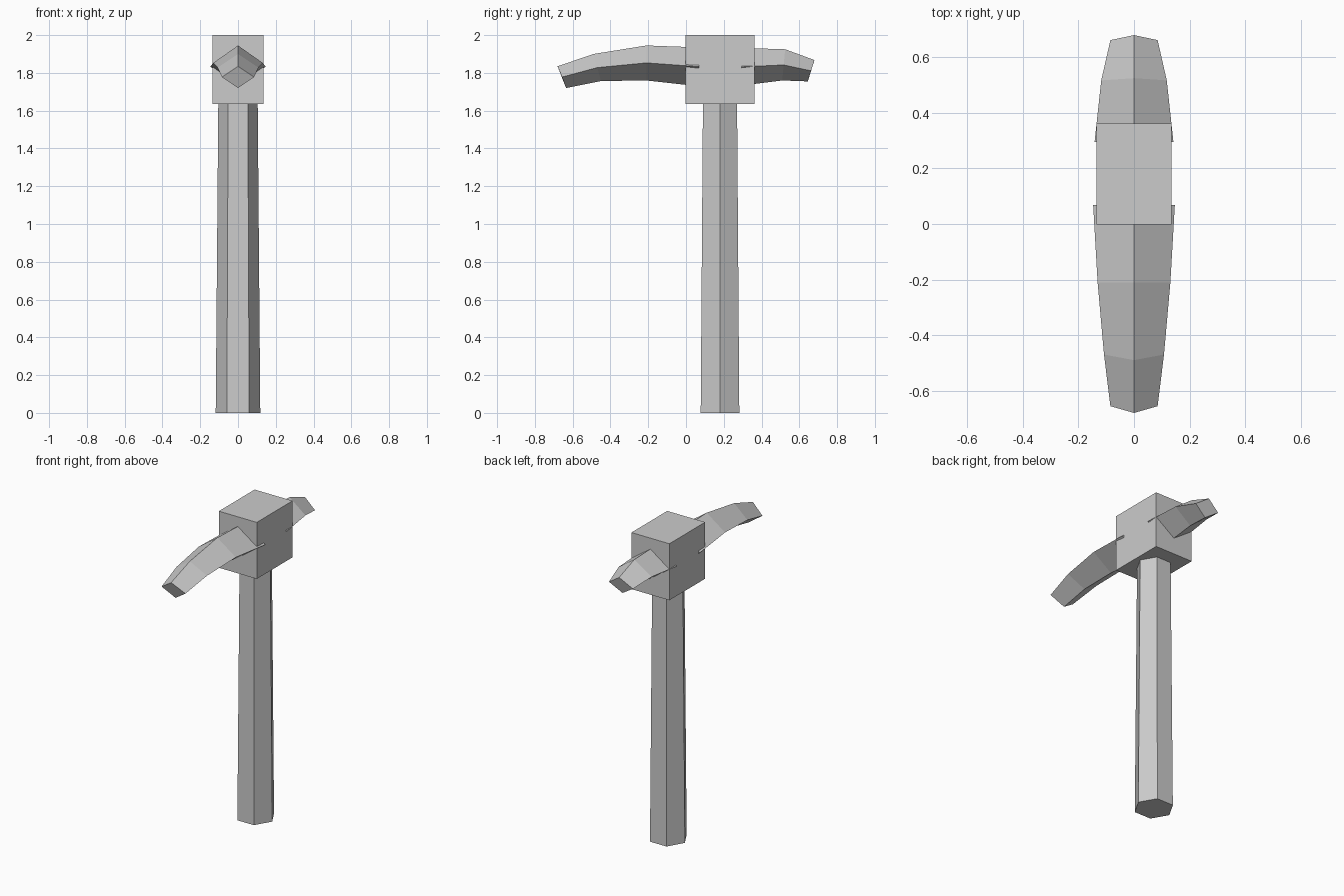
import bpy, bmesh
from mathutils import Matrix

if "Cube" in bpy.data.objects:
    bpy.data.objects.remove(bpy.data.objects["Cube"])


def finish(name, bm):
    bmesh.ops.recalc_face_normals(bm, faces=bm.faces)
    mesh = bpy.data.meshes.new(name)
    bm.to_mesh(mesh)
    bm.free()
    obj = bpy.data.objects.new(name, mesh)
    bpy.context.collection.objects.link(obj)
    return obj


def pick_arm(name, stations):
    """Loft diamond sections: (half width, top y/z, side y/z, bottom y/z)."""
    bm = bmesh.new()
    rings = []
    for w, top, side, bottom in stations:
        pts = [(0, *top), (w, *side), (0, *bottom), (-w, *side)]
        rings.append([bm.verts.new(p) for p in pts])
    for a, b in zip(rings, rings[1:]):
        for i in range(4):
            j = (i + 1) % 4
            bm.faces.new((a[i], a[j], b[j], b[i]))
    bm.faces.new(rings[0])
    bm.faces.new(rings[-1])
    return finish(name, bm)


# Tapered hexagonal handle, with corners on the x axis
bm = bmesh.new()
bmesh.ops.create_cone(bm, cap_ends=True, segments=6, radius1=0.118, radius2=0.104, depth=1.68)
bmesh.ops.rotate(bm, verts=bm.verts, matrix=Matrix.Rotation(
    0.0 if any(abs(v.co.y) < 1e-4 for v in bm.verts) else 0.5235988, 3, 'Z'))
bmesh.ops.translate(bm, verts=bm.verts, vec=(0, 0.18, 0.84))
finish("handle", bm)

# Head block
bm = bmesh.new()
bmesh.ops.create_cube(bm, size=1)
bmesh.ops.scale(bm, verts=bm.verts, vec=(0.27, 0.364, 0.364))
bmesh.ops.translate(bm, verts=bm.verts, vec=(0, 0.18, 1.818))
finish("head_block", bm)

# Long curved front arm
pick_arm("front_pick_arm", [
    (0.147, (0.068, 1.935), (0.068, 1.833), (0.068, 1.729)),
    (0.131, (-0.21, 1.945), (-0.21, 1.853), (-0.21, 1.76)),
    (0.108, (-0.49, 1.90), (-0.47, 1.828), (-0.45, 1.757)),
    (0.085, (-0.68, 1.835), (-0.656, 1.778), (-0.635, 1.72)),
])

# Short curved back arm
pick_arm("back_pick_arm", [
    (0.142, (0.295, 1.932), (0.295, 1.832), (0.295, 1.733)),
    (0.118, (0.525, 1.925), (0.517, 1.842), (0.51, 1.76)),
    (0.085, (0.68, 1.868), (0.662, 1.811), (0.645, 1.755)),
])
